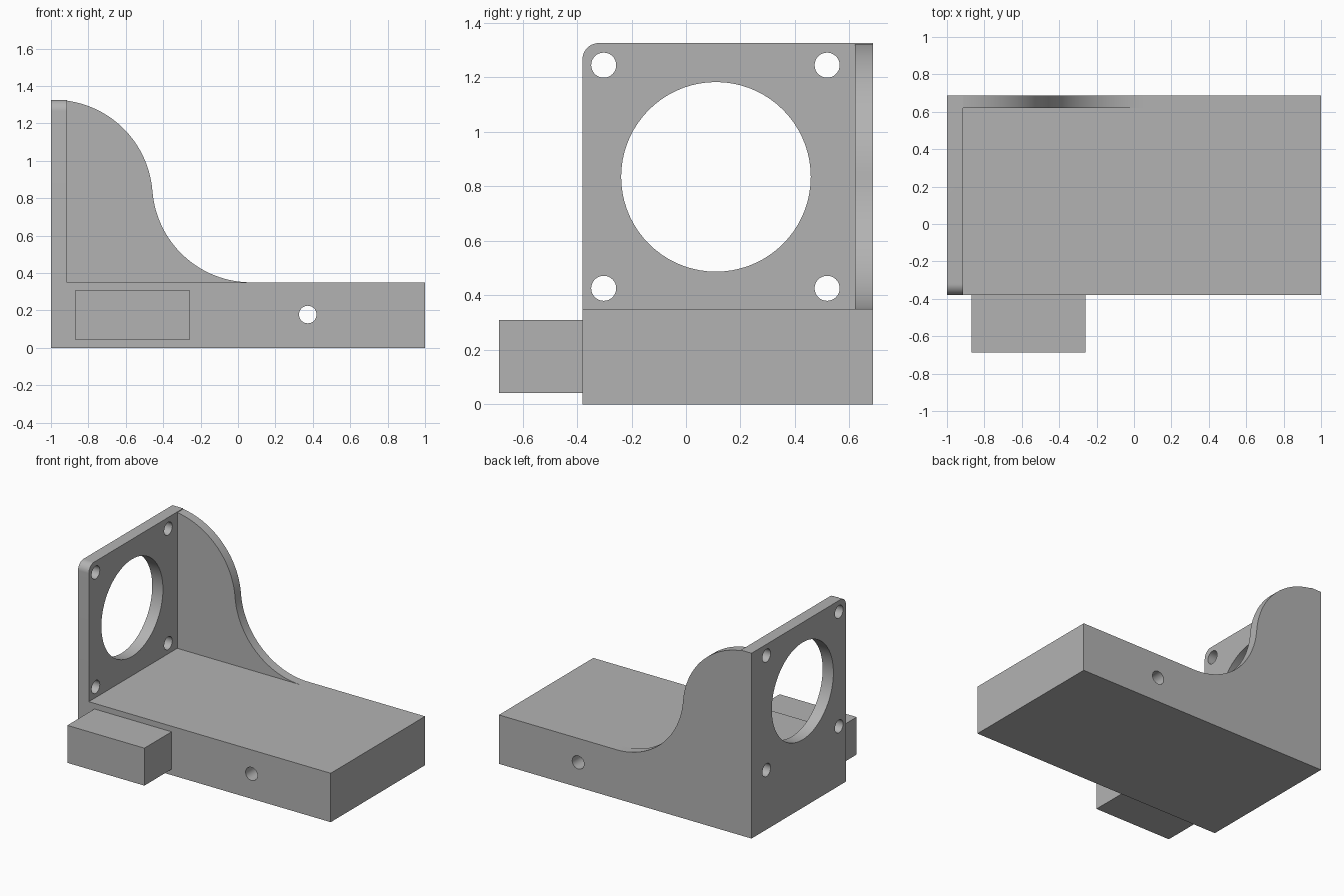
import bpy, bmesh
from math import sin, cos, radians
from mathutils import Vector

cube = bpy.data.objects.get("Cube")
if cube:
    bpy.data.objects.remove(cube, do_unlink=True)

grey = bpy.data.materials.new("plain grey")
grey.use_nodes = True
colour = (0.45, 0.45, 0.45, 1)
grey.diffuse_color = colour
grey.node_tree.nodes["Principled BSDF"].inputs["Base Color"].default_value = colour

LEFT, RIGHT, FRONT, BACK = -1, 1, -0.38, 0.687
FLOOR, TOP = 0.35, 1.326
PLATE_X, WEB_Y = -0.915, 0.62


def arc(cx, cz, r, start, end, steps):
    angles = [radians(start + (end - start) * i / steps) for i in range(steps + 1)]
    return [(cx + r * cos(a), cz + r * sin(a)) for a in angles]


def prism(name, profile, axis, start, end):
    """Extrude a closed profile along x (profile is y, z) or along y (profile is x, z)."""
    place = (lambda u, v: (start, u, v)) if axis == "x" else (lambda u, v: (u, start, v))
    move = Vector((end - start, 0, 0)) if axis == "x" else Vector((0, end - start, 0))
    bm = bmesh.new()
    face = bm.faces.new([bm.verts.new(place(u, v)) for u, v in profile])
    ext = bmesh.ops.extrude_face_region(bm, geom=[face], use_keep_orig=True)
    bmesh.ops.translate(bm, vec=move, verts=[g for g in ext["geom"] if isinstance(g, bmesh.types.BMVert)])
    bmesh.ops.recalc_face_normals(bm, faces=bm.faces)
    mesh = bpy.data.meshes.new(name)
    bm.to_mesh(mesh)
    bm.free()
    mesh.materials.append(grey)
    obj = bpy.data.objects.new(name, mesh)
    bpy.context.collection.objects.link(obj)
    return obj


def rect(u0, u1, v0, v1):
    return [(u0, v0), (u1, v0), (u1, v1), (u0, v1)]


def combine(target, other, operation):
    mod = target.modifiers.new(operation, "BOOLEAN")
    mod.operation, mod.solver, mod.object = operation, "EXACT", other
    bpy.context.view_layer.objects.active = target
    bpy.ops.object.modifier_apply(modifier=mod.name)
    bpy.data.objects.remove(other, do_unlink=True)


def drill(target, axis, u, v, r, start, end, steps=32):
    cutter = prism("hole_cutter", arc(u, v, r, 0, 360, steps)[:-1], axis, start, end)
    combine(target, cutter, "DIFFERENCE")


# Base slab
bracket = prism("bracket", rect(LEFT, RIGHT, 0, FLOOR), "y", FRONT, BACK)

# Upright mounting plate with a rounded front top corner
corner = 0.06
plate_outline = [(FRONT, 0), (BACK, 0), (BACK, TOP)]
plate_outline += arc(FRONT + corner, TOP - corner, corner, 90, 180, 12)
combine(bracket, prism("mounting_plate", plate_outline, "x", LEFT, PLATE_X), "UNION")

# Rear web with an S-shaped edge running down to the slab
sweep = 0.529
web_outline = [(LEFT, 0), (LEFT, TOP)]
web_outline += arc(-0.985, TOP - sweep, sweep, 90, 4.5, 32)
web_outline += arc(0.07, FLOOR + sweep, sweep, 184.5, 270, 32)[1:]
web_outline += [(0.07, 0)]
combine(bracket, prism("rear_web", web_outline, "y", WEB_Y, BACK), "UNION")

# Large opening and four screw holes in the plate
drill(bracket, "x", 0.11, 0.835, 0.348, LEFT - 0.1, PLATE_X + 0.1, 72)
for y in (-0.302, 0.518):
    for z in (0.426, 1.245):
        drill(bracket, "x", y, z, 0.046, LEFT - 0.1, PLATE_X + 0.1)

# Cross hole through the slab
drill(bracket, "y", 0.373, 0.178, 0.047, FRONT - 0.1, BACK + 0.1)

# Front block
block = prism("front_block", rect(-0.87, -0.26, 0.042, 0.31), "y", -0.687, FRONT)

# Smooth curved walls, crisp edges
bpy.ops.object.select_all(action="DESELECT")
bracket.select_set(True)
bpy.context.view_layer.objects.active = bracket
bpy.ops.object.shade_smooth_by_angle(angle=radians(30))
